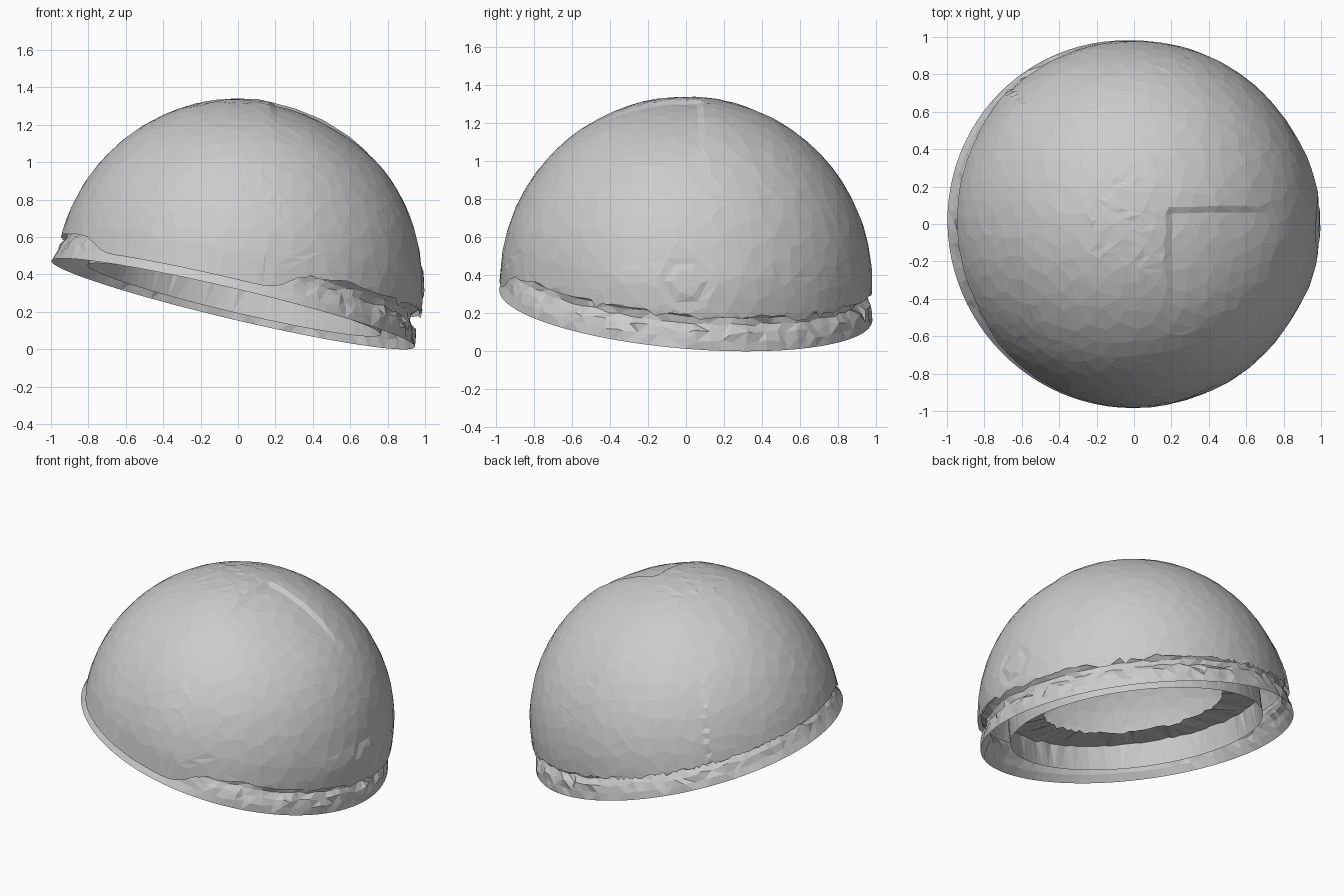
import bpy, bmesh, math, random
from mathutils import Vector, Matrix

if "Cube" in bpy.data.objects:
    bpy.data.objects.remove(bpy.data.objects["Cube"])

random.seed(7)
CENTRE = Vector((0.004, 0, 0.36))
RADIUS = 0.98
AXIS = Vector((0.237, 0.085, 1)).normalized()
BASE = Vector((-0.026, -0.001, 0.243))
TILT = Matrix.Translation(BASE) @ Vector((0, 0, 1)).rotation_difference(AXIS).to_matrix().to_4x4()


def jitter(a):
    return random.uniform(-a, a)


def smooth(t):
    t = max(0.0, min(1.0, t))
    return t * t * (3 - 2 * t)


def groove(angle):
    """Depth of the groove above the rim: full right and back, slight left, none in front."""
    deg = math.degrees(angle) % 360
    right_back = smooth((125 - abs((deg - 40 + 180) % 360 - 180)) / 35)
    left = 0.45 * smooth((55 - abs(deg - 175)) / 25)
    return max(right_back, left)


def finish(bm, name):
    mesh = bpy.data.meshes.new(name)
    bm.to_mesh(mesh)
    bm.free()
    ob = bpy.data.objects.new(name, mesh)
    bpy.context.collection.objects.link(ob)
    return ob


def cut_sphere(radius, subdivisions, height):
    """Sphere with everything under the tilted plane removed."""
    bm = bmesh.new()
    bmesh.ops.create_icosphere(bm, subdivisions=subdivisions, radius=radius,
                               matrix=Matrix.Translation(CENTRE))
    bmesh.ops.bisect_plane(bm, geom=bm.verts[:] + bm.edges[:] + bm.faces[:],
                           plane_co=BASE + AXIS * height, plane_no=AXIS, clear_inner=True)
    return bm


def ring(d, direction, radius, depth):
    """Shallow circular groove around a direction on the dome."""
    dist = (d - direction).length
    return -depth * math.exp(-((dist - radius) / 0.018) ** 2)


# Outer dome with the sunken panel, overlapped seam and round marks
CUT = 0.14
bm = cut_sphere(RADIUS, 6, CUT)
side_mark = Vector((1, 0, 0))
back_mark = Vector((0.53, 0.47, 0.70)).normalized()
for v in bm.verts:
    d = (v.co - CENTRE).normalized()
    r = RADIUS + jitter(0.0012)
    if d.z > 0:
        panel_x = smooth((d.x - 0.17) / 0.03) * (1 - smooth((d.x - 0.5) / 0.35))
        panel_y = smooth((0.10 - d.y) / 0.03) * (1 - smooth((-d.y - 0.1) / 0.5))
        r -= 0.018 * panel_x * panel_y
    a = math.atan2(d.y, d.x) - math.radians(133)
    if 0 < a < 0.3 and d.z < 0.75:
        r += 0.014 * (1 - a / 0.3) * (1 - smooth((d.z - 0.4) / 0.35))
    r += ring(d, side_mark, 0.11, 0.008) + ring(d, back_mark, 0.09, 0.003)
    r += 0.012 * smooth((d.x - 0.85) / 0.12) * smooth((0.15 - d.z) / 0.15)
    if d.z > 0.96:
        r += jitter(0.003)
    h = (v.co - BASE).dot(AXIS)
    v.co = CENTRE + d * r
    if h < CUT + 0.005:
        g = groove(math.atan2(d.y, d.x))
        v.co += AXIS * (0.05 * smooth(d.x + 0.4) * g + jitter(0.014) * g - 0.09 * (1 - smooth(g * 2)))
dome = finish(bm, "dome_shell")
mod = dome.modifiers.new("irregular_facets", 'DECIMATE')
mod.ratio = 0.16


def lathe(profile, name, n=96):
    """Revolve (radius, height, raggedness, groove depth) rows about the tilted axis."""
    bm = bmesh.new()
    rows = []
    for r, h, j, depth in profile:
        row = []
        for i in range(n):
            a = 2 * math.pi * (i + (jitter(0.3) if j else 0)) / n
            g = groove(a)
            outer = h > 0.03 and r > 0.9
            rough = j * (0.15 + 0.85 * g) if outer else j
            rr = r + jitter(rough) - depth * g - (0.013 * (1 - g) if outer else 0)
            row.append(bm.verts.new(TILT @ Vector((rr * math.cos(a), 0.988 * rr * math.sin(a),
                                                   h + jitter(rough)))))
        rows.append(row)
    for lo, hi in zip(rows, rows[1:]):
        for i in range(n):
            k = (i + 1) % n
            bm.faces.new((lo[i], lo[k], hi[k], hi[i]))
    bmesh.ops.triangulate(bm, faces=bm.faces[:])
    return finish(bm, name)


# Ragged outer rim band rising into the groove
lathe([(0.998, 0.0, 0, 0), (0.987, 0.05, 0.009, 0), (0.980, 0.095, 0.013, 0.008),
       (0.974, 0.13, 0.009, 0.035), (0.970, 0.165, 0.006, 0.03),
       (0.968, 0.20, 0.003, 0.0)], "tilted_rim")

# Inner collar, open below, turning inward to a ragged ledge
lathe([(0.57, 0.19, 0.010, 0), (0.80, 0.18, 0.006, 0), (0.805, 0.022, 0, 0)], "inner_collar")

# Small hollow peg on the inside wall
bm = bmesh.new()
peg = [(0.03, 0.0), (0.03, 0.12), (0.055, 0.12), (0.055, 0.0)]
loops = [[bm.verts.new((-0.86 + x, r * math.cos(2 * math.pi * i / 12),
                        0.66 + r * math.sin(2 * math.pi * i / 12))) for i in range(12)]
         for r, x in peg]
for p, q in zip(loops, loops[1:]):
    for i in range(12):
        k = (i + 1) % 12
        bm.faces.new((p[i], q[i], q[k], p[k]))
bmesh.ops.recalc_face_normals(bm, faces=bm.faces[:])
finish(bm, "inner_peg")
